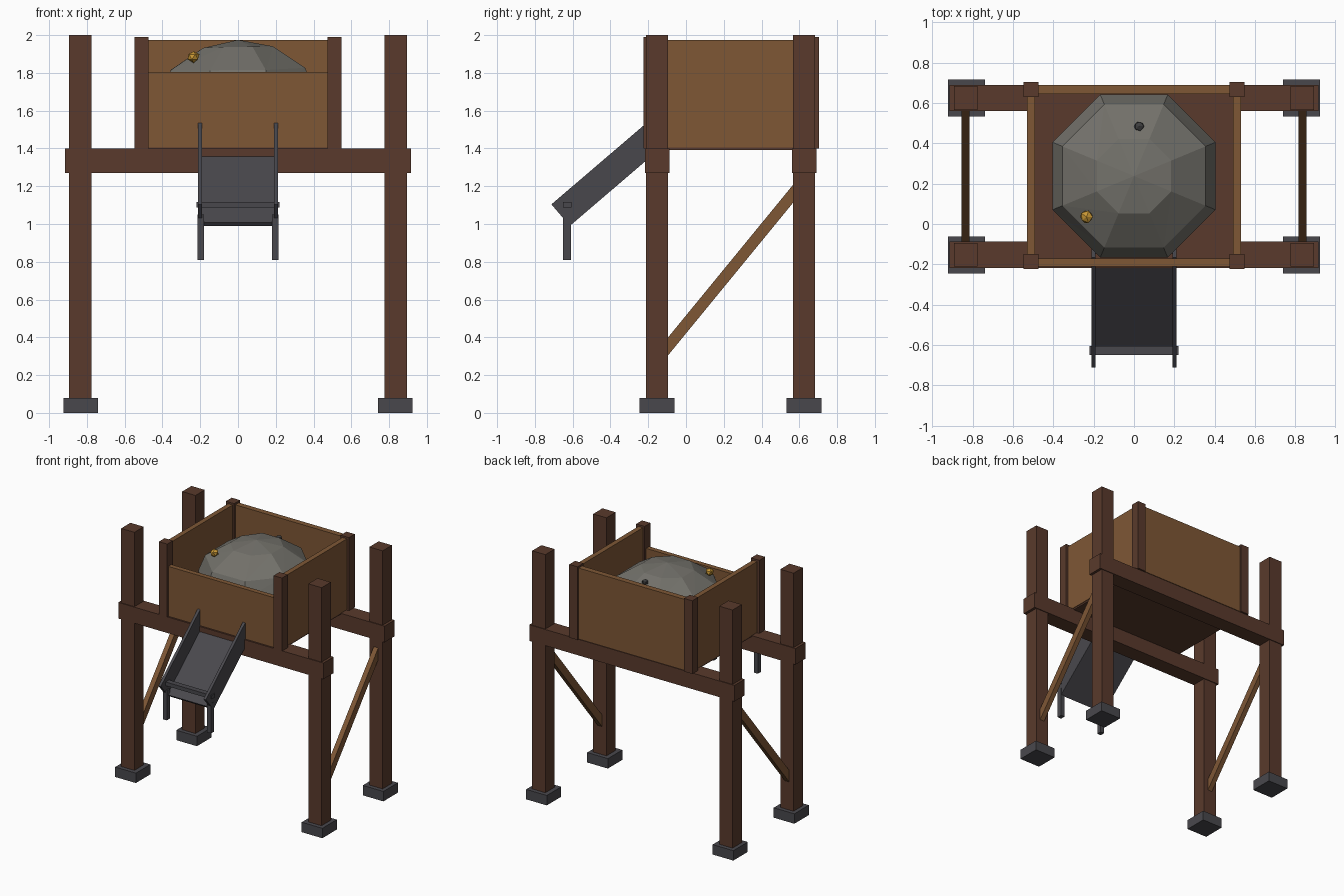
import bpy, bmesh, math, random
from mathutils import Vector

cube = bpy.data.objects.get("Cube")
if cube:
    bpy.data.objects.remove(cube, do_unlink=True)
random.seed(4)


def material(name, rgb):
    m = bpy.data.materials.new(name)
    m.use_nodes = True
    m.diffuse_color = (*rgb, 1)
    m.node_tree.nodes["Principled BSDF"].inputs["Base Color"].default_value = (*rgb, 1)
    return m


DARK_WOOD = material("dark wood", (0.1, 0.042, 0.025))
LIGHT_WOOD = material("light wood", (0.21, 0.095, 0.036))
METAL = material("dark metal", (0.066, 0.064, 0.073))
STONE = material("grey stone", (0.17, 0.165, 0.145))
GOLD = material("gold", (0.58, 0.31, 0.035))
COAL = material("dark stone", (0.05, 0.05, 0.052))


def finish(name, bm, mat):
    bmesh.ops.recalc_face_normals(bm, faces=bm.faces)
    me = bpy.data.meshes.new(name)
    bm.to_mesh(me)
    bm.free()
    me.materials.append(mat)
    ob = bpy.data.objects.new(name, me)
    bpy.context.collection.objects.link(ob)
    return ob


def prism(name, x0, x1, profile, mat):
    """Extrude a y-z outline from x0 to x1."""
    bm = bmesh.new()
    face = bm.faces.new([bm.verts.new((x0, y, z)) for y, z in profile])
    out = bmesh.ops.extrude_face_region(bm, geom=[face])
    moved = [v for v in out["geom"] if isinstance(v, bmesh.types.BMVert)]
    bmesh.ops.translate(bm, verts=moved, vec=(x1 - x0, 0, 0))
    return finish(name, bm, mat)


def box(name, x0, x1, y0, y1, z0, z1, mat):
    return prism(name, x0, x1, [(y0, z0), (y1, z0), (y1, z1), (y0, z1)], mat)


def block(name, x, y, half, z0, z1, mat):
    return box(name, x - half, x + half, y - half, y + half, z0, z1, mat)


ROWS = (("front", -0.153), ("back", 0.625))
SIDES = (("left", 1), ("right", -1))

# Tower frame: posts, feet and cross beams
for row, y in ROWS:
    for side, s in SIDES:
        block(f"{row}_{side}_post", s * 0.835, y, 0.059, 0.04, 2, DARK_WOOD)
        block(f"{row}_{side}_foot", s * 0.832, y, 0.092, 0, 0.08, METAL)
    box(f"{row}_beam", -0.915, 0.915, y - 0.065, y + 0.065, 1.27, 1.4, DARK_WOOD)

# Diagonal side braces
for side, s in SIDES:
    prism(f"{side}_brace", s * 0.835 - 0.02, s * 0.835 + 0.02,
          [(-0.13, 0.262), (0.6, 1.153), (0.6, 1.248), (-0.13, 0.357)], LIGHT_WOOD)

# Open bin: floor, four walls, corner posts
box("bin_floor", -0.525, 0.525, -0.205, 0.685, 1.392, 1.42, DARK_WOOD)
box("bin_front_wall", -0.5, 0.5, -0.21, -0.17, 1.405, 1.805, LIGHT_WOOD)
box("bin_back_wall", -0.5, 0.5, 0.645, 0.69, 1.405, 1.975, LIGHT_WOOD)
for side, s in SIDES:
    box(f"bin_{side}_wall", s * 0.51 - 0.02, s * 0.51 + 0.02, -0.21, 0.69, 1.405, 1.975, LIGHT_WOOD)
    for row, y in (("front", -0.187), ("back", 0.667)):
        block(f"bin_{row}_{side}_corner", s * 0.512, y, 0.037, 1.4, 1.99, DARK_WOOD)

# Faceted stone heap, lathed with eight sides
bm = bmesh.new()
rings = []
for r, z in ((0.36, 1.42), (0.438, 1.69), (0.385, 1.82), (0.2, 1.935)):
    ring = []
    for i in range(8):
        a = math.pi * (i + 0.5) / 4
        dz = random.uniform(-0.008, 0.008) if z > 1.5 else 0
        ring.append(bm.verts.new((r * math.cos(a), 0.238 + r * math.sin(a), z + dz)))
    rings.append(ring)
apex = bm.verts.new((0, 0.238, 1.975))
bm.faces.new(rings[0])
for low, high in zip(rings, rings[1:]):
    for i in range(8):
        j = (i + 1) % 8
        bm.faces.new((low[i], low[j], high[j]))
        bm.faces.new((low[i], high[j], high[i]))
for i in range(8):
    bm.faces.new((rings[-1][i], rings[-1][(i + 1) % 8], apex))
finish("stone_heap", bm, STONE)


# Loose nuggets on the heap
def nugget(name, centre, size, squash, mat):
    bm = bmesh.new()
    bmesh.ops.create_icosphere(bm, subdivisions=1, radius=size)
    for v in bm.verts:
        v.co *= random.uniform(0.9, 1.1)
        v.co.z *= squash
        v.co += Vector(centre)
    finish(name, bm, mat)


nugget("gold_nugget", (-0.235, 0.035, 1.885), 0.034, 0.9, GOLD)
nugget("dark_pebble", (0.025, 0.485, 1.905), 0.026, 0.8, COAL)

# Sloped chute: tray, side rails, lip bar and legs
SLOPE = Vector((0.76, 0.65)).normalized()
NORMAL = Vector((-SLOPE.y, SLOPE.x))
START = Vector((-0.615, 0.99))


def slanted(name, x0, x1, height, mat):
    a, b = START, START + SLOPE * 0.72
    prism(name, x0, x1, [a, b, b + NORMAL * height, a + NORMAL * height], mat)


slanted("chute_tray", -0.195, 0.195, 0.022, METAL)
for side, s in SIDES:
    slanted(f"chute_{side}_rail", s * 0.19, s * 0.212, 0.15, METAL)
    box(f"chute_{side}_leg", s * 0.18, s * 0.214, -0.65, -0.61, 0.81, 1.05, METAL)
box("chute_lip_bar", -0.22, 0.22, -0.65, -0.606, 1.087, 1.117, METAL)
